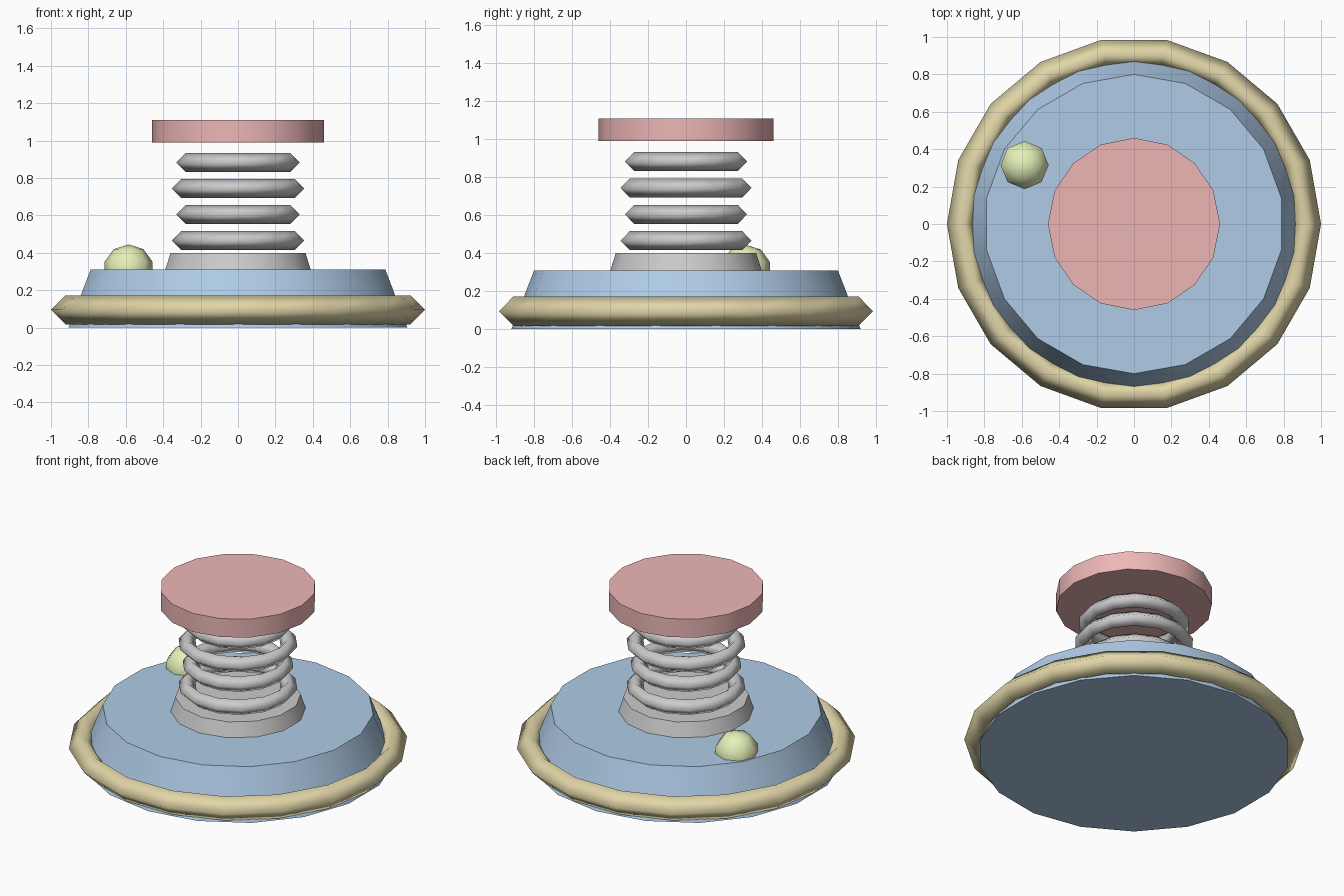
import bpy
from math import radians

if "Cube" in bpy.data.objects:
    bpy.data.objects.remove(bpy.data.objects["Cube"])


def finish(name, color=None, angle=40):
    ob = bpy.context.object
    ob.name = name
    bpy.ops.object.shade_smooth_by_angle(angle=radians(angle))
    if color:
        mat = bpy.data.materials.new(name + "_paint")
        mat.diffuse_color = (*color, 1)
        mat.use_nodes = True
        mat.node_tree.nodes["Principled BSDF"].inputs["Base Color"].default_value = mat.diffuse_color
        ob.data.materials.append(mat)
    return ob


def frustum(name, sides, r1, r2, z1, z2, color=None):
    bpy.ops.mesh.primitive_cone_add(vertices=sides, radius1=r1, radius2=r2,
                                    depth=z2 - z1, location=(0, 0, (z1 + z2) / 2))
    return finish(name, color)


def ring(name, sides, major, minor, z, color=None):
    bpy.ops.mesh.primitive_torus_add(major_segments=sides, minor_segments=4,
                                     major_radius=major, minor_radius=minor,
                                     location=(0, 0, z))
    return finish(name, color, 180)


# Base disc with its rim
frustum("base", 18, 0.92, 0.80, 0.0, 0.31, (0.43, 0.60, 0.80))
ring("base_rim", 18, 0.922, 0.078, 0.095, (0.75, 0.67, 0.39))

# Collar under the spring
frustum("spring_collar", 14, 0.405, 0.37, 0.29, 0.40)

# Spring coils, alternating wide and narrow
for i in range(4):
    ring(f"spring_coil_{i + 1}", 14, 0.28 if i % 2 else 0.304, 0.05, 0.466 + 0.139 * i)

# Push cap
frustum("cap", 16, 0.46, 0.46, 0.99, 1.11, (0.85, 0.47, 0.47))

# Indicator bulb
bpy.ops.mesh.primitive_uv_sphere_add(segments=8, ring_count=5, radius=0.135,
                                     location=(-0.585, 0.315, 0.31))
finish("indicator_bulb", (0.78, 0.88, 0.48), 60)
